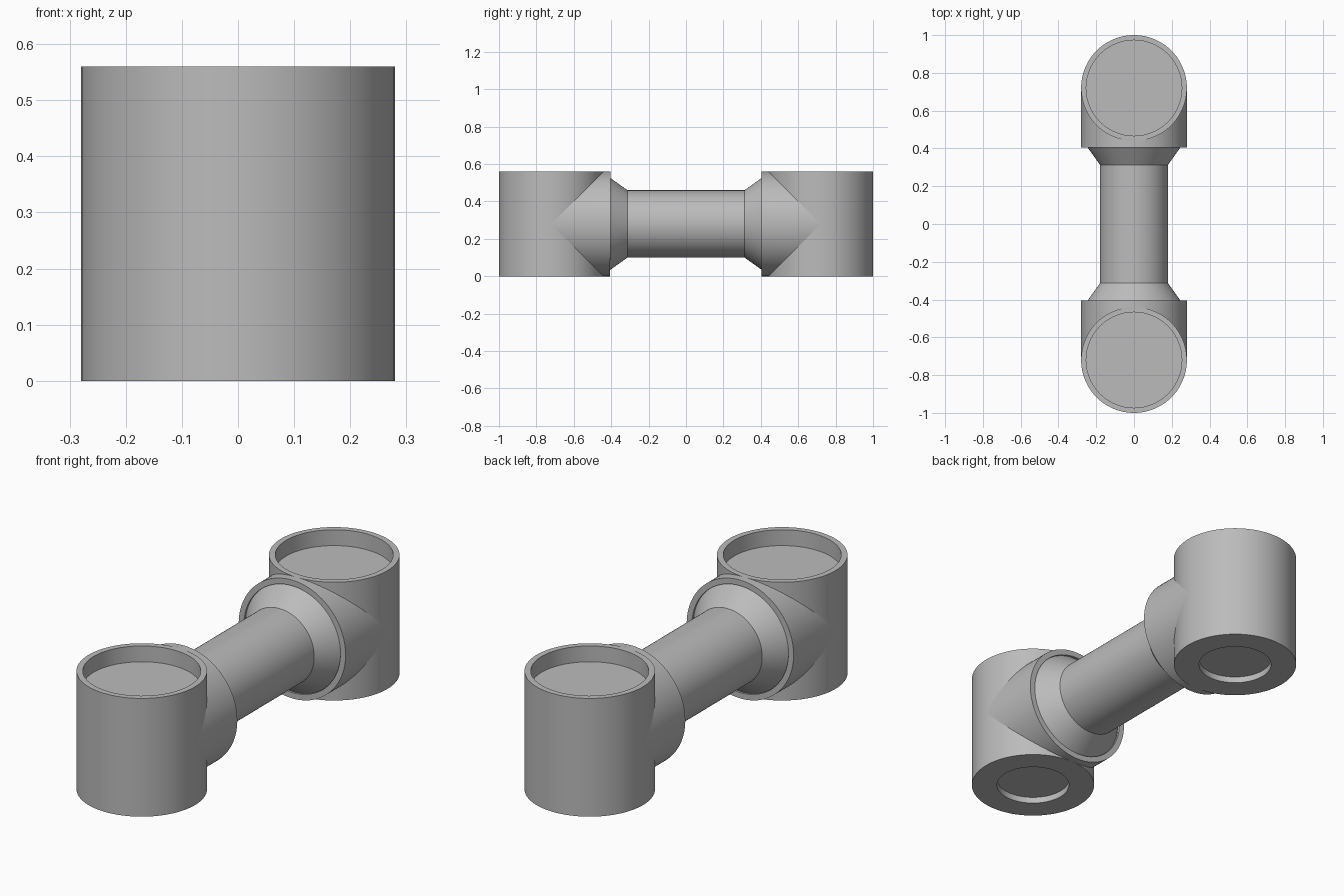
import bpy
import math
from mathutils import Matrix

cube = bpy.data.objects.get("Cube")
if cube:
    bpy.data.objects.remove(cube, do_unlink=True)

SEGMENTS = 96
RADIUS = 0.28        # sockets and arms
BORE = 0.253         # recesses inside the lips
CENTRE = 0.72        # socket axis distance from the middle
LIP = 0.405          # open end of each arm

grey = bpy.data.materials.new("plain_grey")
grey.use_nodes = True
grey.diffuse_color = (0.5, 0.5, 0.5, 1)
grey.node_tree.nodes["Principled BSDF"].inputs["Base Color"].default_value = (0.5, 0.5, 0.5, 1)


def lathe(name, profile, matrix):
    """Revolve (radius, height) points about z; zero radius closes to one point."""
    verts, rings, faces = [], [], []
    for r, h in profile:
        count = SEGMENTS if r else 1
        rings.append(range(len(verts), len(verts) + count))
        for i in range(count):
            a = math.tau * i / SEGMENTS
            verts.append((r * math.cos(a), r * math.sin(a), h))
    for low, high in zip(rings, rings[1:]):
        for i in range(SEGMENTS):
            j = (i + 1) % SEGMENTS
            corners = (low[i % len(low)], low[j % len(low)],
                       high[j % len(high)], high[i % len(high)])
            faces.append(tuple(dict.fromkeys(corners)))
    mesh = bpy.data.meshes.new(name)
    mesh.from_pydata(verts, [], faces)
    mesh.transform(matrix)
    mesh.update()
    mesh.materials.append(grey)
    obj = bpy.data.objects.new(name, mesh)
    bpy.context.collection.objects.link(obj)
    return obj


def smooth(obj):
    bpy.ops.object.select_all(action="DESELECT")
    obj.select_set(True)
    bpy.context.view_layer.objects.active = obj
    bpy.ops.object.shade_smooth_by_angle(angle=math.radians(30))


for label, side in (("front", -1), ("back", 1)):
    # Upright socket: small round recess below, wide shallow recess on top
    upright = Matrix.Translation((0, side * CENTRE, 0))
    socket = lathe(label + "_socket", [
        (0, 0.03), (0.165, 0.03), (0.165, 0), (RADIUS, 0),
        (RADIUS, 0.56), (BORE, 0.56), (BORE, 0.485), (0, 0.485)], upright)
    smooth(socket)

    # Horizontal arm with a recessed open end, local z pointing outwards
    outward = (Matrix.Translation((0, 0, RADIUS))
               @ Matrix.Rotation(-side * math.pi / 2, 4, "X"))
    arm = lathe(label + "_arm", [
        (0, LIP + 0.03), (BORE, LIP + 0.03), (BORE, LIP),
        (RADIUS, LIP), (RADIUS, CENTRE), (0, CENTRE)], outward)

    # Keep the arm out of the socket recesses
    cutter = lathe(label + "_arm_cutter", [
        (0, -0.1), (0.266, -0.1), (0.266, 0.7), (0, 0.7)], upright)
    cutter.hide_render = True
    cutter.hide_set(True)
    cut = arm.modifiers.new("clear_socket", "BOOLEAN")
    cut.operation = "DIFFERENCE"
    cut.solver = "EXACT"
    cut.object = cutter
    bpy.context.view_layer.objects.active = arm
    bpy.ops.object.modifier_apply(modifier=cut.name)
    bpy.data.objects.remove(cutter, do_unlink=True)
    smooth(arm)

# Connecting rod flaring into both arms
along_y = Matrix.Translation((0, 0, RADIUS)) @ Matrix.Rotation(-math.pi / 2, 4, "X")
rod = lathe("connecting_rod", [
    (0, -0.425), (0.26, -0.425), (0.18, -0.313),
    (0.18, 0.313), (0.26, 0.425), (0, 0.425)], along_y)
smooth(rod)
